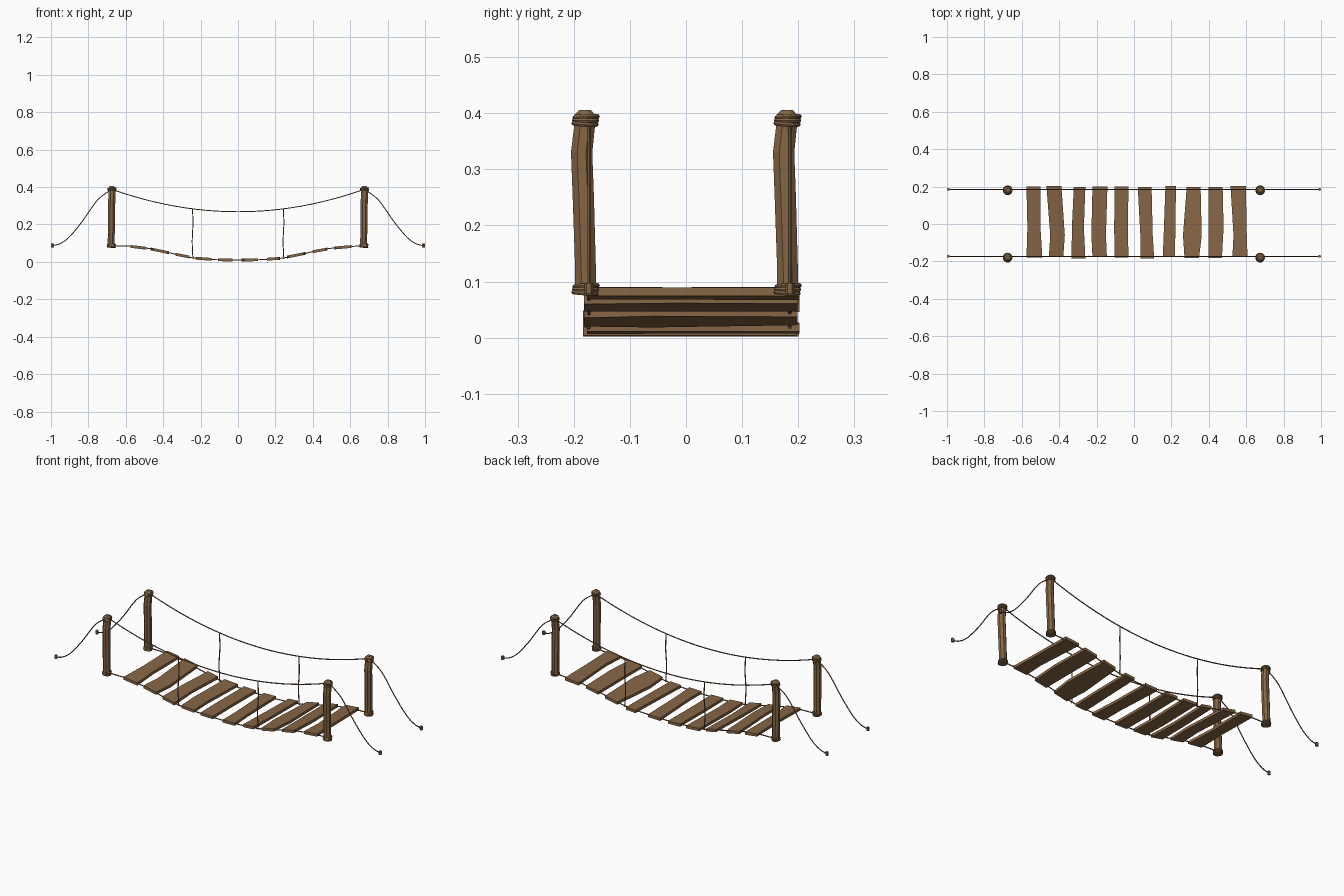
import bpy, bmesh, math
from mathutils import Vector

if "Cube" in bpy.data.objects:
    bpy.data.objects.remove(bpy.data.objects["Cube"])


def material(name, rgb):
    m = bpy.data.materials.new(name)
    m.diffuse_color = (*rgb, 1)
    m.use_nodes = True
    m.node_tree.nodes["Principled BSDF"].inputs["Base Color"].default_value = m.diffuse_color
    return m


WOOD = material("brown wood", (0.240, 0.133, 0.060))


def finish(bm, name):
    bmesh.ops.recalc_face_normals(bm, faces=bm.faces)
    me = bpy.data.meshes.new(name)
    bm.to_mesh(me)
    bm.free()
    me.materials.append(WOOD)
    ob = bpy.data.objects.new(name, me)
    bpy.context.collection.objects.link(ob)
    return ob


def smooth_path(pts, steps=4):
    """Catmull-Rom curve through the points."""
    p = [Vector(q) for q in pts]
    p = [2 * p[0] - p[1]] + p + [2 * p[-1] - p[-2]]
    out = []
    for i in range(1, len(p) - 2):
        a, b, c, d = p[i - 1:i + 3]
        for k in range(steps):
            t = k / steps
            out.append(0.5 * (2 * b + (c - a) * t + (2 * a - 5 * b + 4 * c - d) * t * t
                              + (3 * b - a - 3 * c + d) * t ** 3))
    return out + [p[-2]]


def tube(name, path, radii, sides):
    """Sweep a polygon along a path; radii is one number or one per point."""
    path = [Vector(q) for q in path]
    if not isinstance(radii, (list, tuple)):
        radii = [radii] * len(path)
    bm = bmesh.new()
    rings = []
    for i, p in enumerate(path):
        t = (path[min(i + 1, len(path) - 1)] - path[max(i - 1, 0)]).normalized()
        n = t.cross(Vector((0, 1, 0))).normalized()
        b = n.cross(t)
        ring = []
        for k in range(sides):
            a = 2 * math.pi * (k + 0.5) / sides
            ring.append(bm.verts.new(p + radii[i] * (math.cos(a) * n + math.sin(a) * b)))
        rings.append(ring)
    for r, s in zip(rings, rings[1:]):
        for k in range(sides):
            j = (k + 1) % sides
            bm.faces.new((r[k], r[j], s[j], s[k]))
    bm.faces.new(rings[0])
    bm.faces.new(rings[-1])
    return finish(bm, name)


def wrap(name, x, y, z, tilt):
    """One turn of rope lashed around a post."""
    bpy.ops.mesh.primitive_torus_add(major_segments=12, minor_segments=6,
                                     major_radius=0.0205, minor_radius=0.004,
                                     location=(x, y, z), rotation=(tilt, -tilt, 0))
    ob = bpy.context.object
    ob.name = name
    ob.data.materials.append(WOOD)


# deck rope profile in x, z
DECK = [(-0.675, 0.086), (-0.55, 0.082), (-0.43, 0.063), (-0.33, 0.040), (-0.22, 0.018),
        (-0.1, 0.011), (0, 0.009), (0.1, 0.011), (0.22, 0.018), (0.33, 0.038),
        (0.43, 0.062), (0.55, 0.079), (0.675, 0.086)]


def deck_z(x):
    for (x0, z0), (x1, z1) in zip(DECK, DECK[1:]):
        if x <= x1:
            return z0 + (z1 - z0) * (x - x0) / (x1 - x0)
    return DECK[-1][1]


def rail_z(x):
    return 0.268 + 0.120 * (x / 0.675) ** 2


# planks: left edge x and right edge x at back, middle, front
PLANKS = [
    ((-.575, -.570, -.575), (-.500, -.500, -.490)),
    ((-.468, -.448, -.455), (-.388, -.370, -.378)),
    ((-.322, -.332, -.334), (-.260, -.268, -.260)),
    ((-.222, -.228, -.222), (-.142, -.150, -.145)),
    ((-.104, -.106, -.104), (-.030, -.032, -.030)),
    ((.020, .034, .034), (.094, .100, .108)),
    ((.168, .160, .154), (.224, .222, .218)),
    ((.282, .262, .270), (.356, .362, .348)),
    ((.398, .398, .398), (.474, .479, .470)),
    ((.516, .532, .526), (.598, .603, .607)),
]
HALF = 0.0075
for i, (left, right) in enumerate(PLANKS):
    off = 0.004 * math.sin(i * 2.3)
    ys = (0.200 + off * 0.7, -0.02 - 0.04 * (i % 2), -0.180 + off)
    x0, x1 = min(left), max(right)
    z0, z1 = deck_z(x0), deck_z(x1)
    bm = bmesh.new()
    rows = []
    for xl, xr, y in zip(left, right, ys):
        row = []
        for x, s in ((xl, -1), (xr, -1), (xr, 1), (xl, 1)):
            z = z0 + (z1 - z0) * (x - x0) / (x1 - x0) + s * HALF
            row.append(bm.verts.new((x, y, max(z, 0))))
        rows.append(row)
    for r, s in zip(rows, rows[1:]):
        for k in range(4):
            j = (k + 1) % 4
            bm.faces.new((r[k], r[j], s[j], s[k]))
    bm.faces.new(rows[0])
    bm.faces.new(rows[-1])
    finish(bm, f"plank_{i + 1}")

R = 0.0029                       # rope radius
for sy, side in ((-1, "front"), (1, "back")):
    yr = sy * 0.179 + 0.006      # rope line
    yp = sy * 0.180              # post line

    # deck rope and handrail rope
    tube(f"{side}_deck_rope", smooth_path([(x, yr, z) for x, z in DECK], 3), R, 6)
    xs = [-0.675 + 1.35 * k / 24 for k in range(25)]
    tube(f"{side}_handrail_rope", [(x, yr, rail_z(x)) for x in xs], R, 6)

    for sx, end in ((-1, "left"), (1, "right")):
        tag = f"{side}_{end}"
        xp = sx * 0.675

        # hanger rope between handrail and deck
        xh = sx * 0.243
        tube(f"{tag}_hanger_rope",
             smooth_path([(xh, yr, rail_z(xh)), (xh + 0.002, yr + 0.001, 0.2),
                          (xh - 0.002, yr - 0.001, 0.11), (xh + 0.002, yr, 0.016)], 3),
             R, 6)

        # slightly bent post with a bevelled top
        tube(f"{tag}_post",
             [(xp - 0.003, yp + 0.001, 0.077), (xp - 0.003, yp + 0.001, 0.12),
              (xp - 0.001, yp - 0.003, 0.25), (xp, yp - 0.006, 0.33),
              (xp + 0.001, yp - 0.001, 0.375), (xp + 0.001, yp, 0.397),
              (xp + 0.001, yp, 0.406)],
             [0.020, 0.020, 0.0205, 0.0205, 0.020, 0.020, 0.011], 8)

        # rope lashings at top and bottom
        for k in range(3):
            t = 0.06 * (k - 1)
            wrap(f"{tag}_top_lashing_{k + 1}", xp + 0.001, yp + 0.001 * k, 0.381 + 0.006 * k, t)
            wrap(f"{tag}_bottom_lashing_{k + 1}", xp - 0.002, yp + 0.001 * k, 0.080 + 0.006 * k, t)

        # anchor rope sweeping down to a small peg
        guy = [(0.675, 0.388), (0.75, 0.332), (0.83, 0.220), (0.90, 0.135),
               (0.95, 0.098), (0.992, 0.086)]
        tube(f"{tag}_anchor_rope", smooth_path([(sx * x, yr, z) for x, z in guy], 4), R, 6)
        tube(f"{tag}_anchor_peg", [(sx * 0.992, yr, 0.078), (sx * 0.992, yr, 0.097)],
             0.008, 6)
